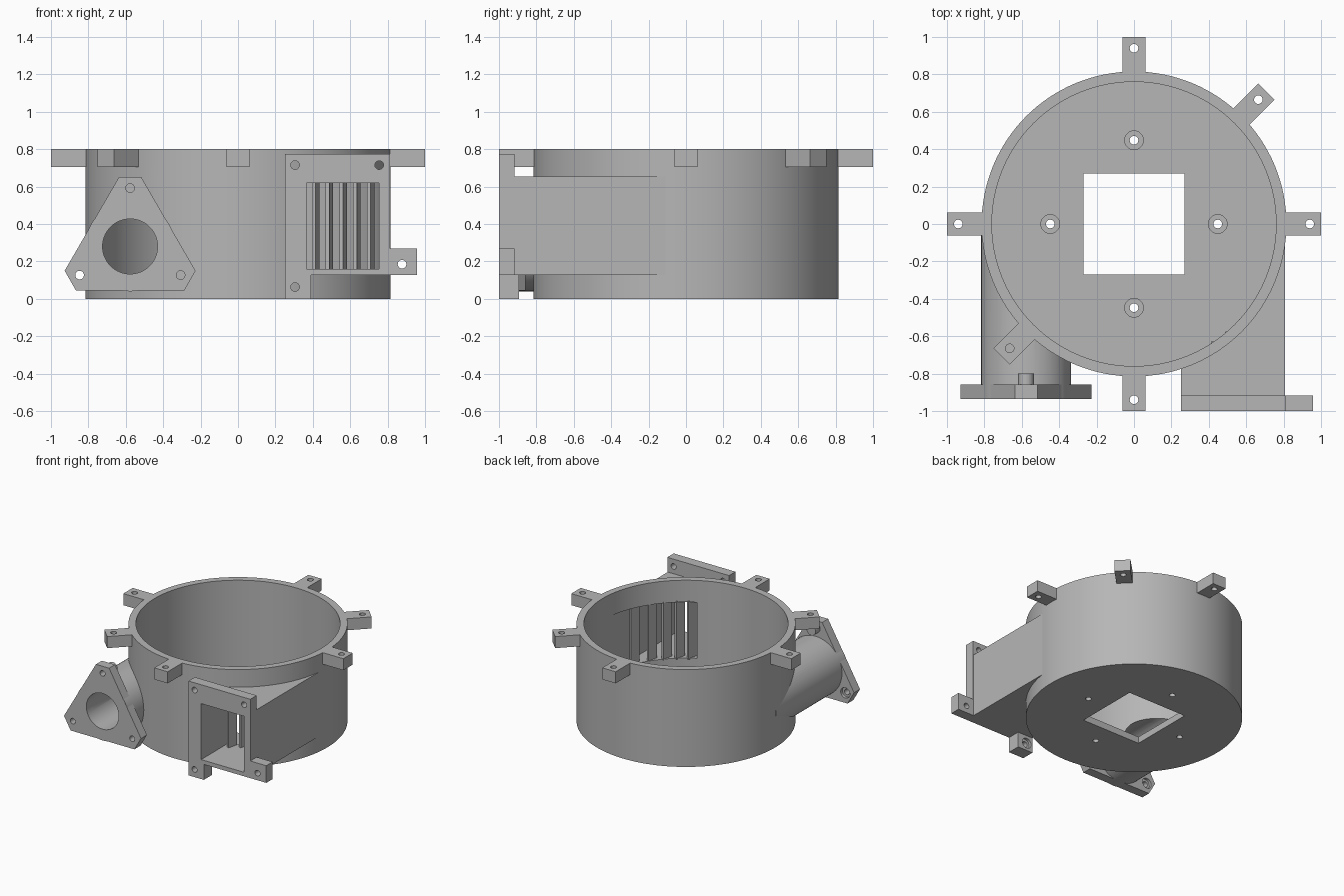
import bpy, bmesh, math
from mathutils import Matrix, Vector

cube = bpy.data.objects.get("Cube")
if cube:
    bpy.data.objects.remove(cube, do_unlink=True)

grey = bpy.data.materials.new("plain_grey")
grey.use_nodes = True
grey.diffuse_color = (0.47, 0.47, 0.47, 1)
grey.node_tree.nodes["Principled BSDF"].inputs["Base Color"].default_value = grey.diffuse_color


def finish(name, bm):
    bmesh.ops.recalc_face_normals(bm, faces=bm.faces)
    mesh = bpy.data.meshes.new(name)
    bm.to_mesh(mesh)
    bm.free()
    mesh.materials.append(grey)
    ob = bpy.data.objects.new(name, mesh)
    bpy.context.collection.objects.link(ob)
    return ob


def box(name, x, y, z):
    bm = bmesh.new()
    bmesh.ops.create_cube(bm, size=1)
    for v in bm.verts:
        v.co = [(a + b) / 2 + c * (b - a) for (a, b), c in zip((x, y, z), v.co)]
    return finish(name, bm)


def rod(name, r, a, b, sides=32):
    """Cylinder of radius r between two points."""
    a, b = Vector(a), Vector(b)
    d = b - a
    turn = d.to_track_quat("Z", "Y").to_matrix().to_4x4()
    bm = bmesh.new()
    bmesh.ops.create_cone(bm, cap_ends=True, segments=sides, radius1=r, radius2=r,
                          depth=d.length, matrix=Matrix.Translation((a + b) / 2) @ turn)
    return finish(name, bm)


def plate(name, outline, y0, y1):
    """Extrude an x-z outline along y."""
    bm = bmesh.new()
    face = bm.faces.new([bm.verts.new((x, y0, z)) for x, z in outline])
    ext = bmesh.ops.extrude_face_region(bm, geom=[face])
    verts = [g for g in ext["geom"] if isinstance(g, bmesh.types.BMVert)]
    bmesh.ops.translate(bm, verts=verts, vec=(0, y1 - y0, 0))
    return finish(name, bm)


def combine(ob, others, operation="DIFFERENCE"):
    """Apply booleans one by one and drop the helpers."""
    for other in others:
        mod = ob.modifiers.new("cut", "BOOLEAN")
        mod.operation, mod.solver, mod.object = operation, "EXACT", other
        bpy.context.view_layer.objects.active = ob
        bpy.ops.object.modifier_apply(modifier=mod.name)
        bpy.data.objects.remove(other, do_unlink=True)
    return ob


R, WALL, H, FLOOR, SCREW = 0.815, 0.055, 0.8, 0.055, 0.023
PX, PZ = -0.577, 0.28


def bore():
    return rod("bore", 0.147, (PX, -1.1, PZ), (PX, -0.05, PZ), 64)


def opening():
    return box("opening", (0.365, 0.755), (-1.1, -0.04), (0.16, 0.62))


def cavity():
    return rod("cavity", R - WALL / 2, (0, 0, -0.1), (0, 0, 1), 128)


# Round housing with floor, square window and counterbored screw holes
housing = rod("housing", R, (0, 0, 0), (0, 0, H), 128)
cuts = [rod("inside", R - WALL, (0, 0, FLOOR), (0, 0, 1), 128),
        box("window", (-0.27, 0.27), (-0.27, 0.27), (-0.1, 0.2)), bore(), opening()]
for x, y in ((1, 0), (0, 1), (-1, 0), (0, -1)):
    x, y = x * 0.448, y * 0.448
    cuts.append(rod("hole", SCREW, (x, y, -0.1), (x, y, 0.2)))
    cuts.append(rod("sink", 0.05, (x, y, FLOOR - 0.02), (x, y, 0.2)))
parts = [combine(housing, cuts)]

# Rim lugs
for angle in (0, 45, 90, 180, 225, 270):
    lug = box("rim_lug", (R - 0.03, 1), (-0.061, 0.061), (0.705, H))
    combine(lug, [rod("hole", SCREW, (0.94, 0, 0.6), (0.94, 0, 1))])
    lug.data.transform(Matrix.Rotation(math.radians(angle), 4, "Z"))
    parts.append(lug)

# Inlet pipe running tangentially into the housing
pipe = rod("inlet_pipe", 0.24, (PX, -0.934, PZ), (PX, 0, PZ), 64)
parts.append(combine(pipe, [cavity(), bore()]))

# Three-cornered inlet flange
half = [(0.06, 0.65), (0.35, 0.15), (0.29, 0.045)]
outline = [(PX + x, z) for x, z in half] + [(PX - x, z) for x, z in reversed(half)]
flange = plate("inlet_flange", outline, -0.935, -0.858)
cuts = [bore()]
for x, z in ((0, 0.592), (-0.27, 0.127), (0.27, 0.127)):
    cuts.append(rod("hole", SCREW, (PX + x, -1, z), (PX + x, -0.8, z)))
    cuts.append(rod("sink", 0.042, (PX + x, -0.88, z), (PX + x, -0.8, z)))
# keep the recesses clear of the pipe itself
cuts.pop(2)
parts.append(combine(flange, cuts))

# Rectangular outlet duct
duct = box("outlet_duct", (0.25, 0.808), (-0.95, -0.11), (0.127, 0.655))
parts.append(combine(duct, [cavity(), opening()]))

# Outlet flange with foot and side ear
outline = [(0.25, 0), (0.39, 0), (0.39, 0.127), (0.957, 0.127),
           (0.957, 0.268), (0.812, 0.268), (0.812, 0.775), (0.25, 0.775)]
face = plate("outlet_flange", outline, -1, -0.917)
combine(face, [box("foot", (0.25, 0.39), (-0.95, -0.893), (0, 0.127))], "UNION")
cuts = [opening(), rod("sink", 0.042, (0.305, -0.915, 0.063), (0.305, -0.8, 0.063))]
for x, z in ((0.305, 0.715), (0.755, 0.715), (0.305, 0.063), (0.877, 0.185)):
    cuts.append(rod("hole", SCREW, (x, -1.1, z), (x, -0.8, z)))
parts.append(combine(face, cuts))

# Slanted guard fins across the outlet
for i in range(5):
    x = 0.415 + 0.0735 * i
    y = -math.sqrt((R - WALL / 2) ** 2 - x * x)
    fin = box("guard_fin", (-0.01, 0.01), (-0.042, 0.042), (0.15, 0.63))
    fin.data.transform(Matrix.Translation((x, y, 0)) @ Matrix.Rotation(math.radians(-14), 4, "Z"))
    parts.append(fin)

# Smooth round walls, keep crisp edges
bpy.ops.object.select_all(action="DESELECT")
for ob in parts:
    ob.select_set(True)
bpy.context.view_layer.objects.active = housing
bpy.ops.object.shade_smooth_by_angle(angle=math.radians(30))
